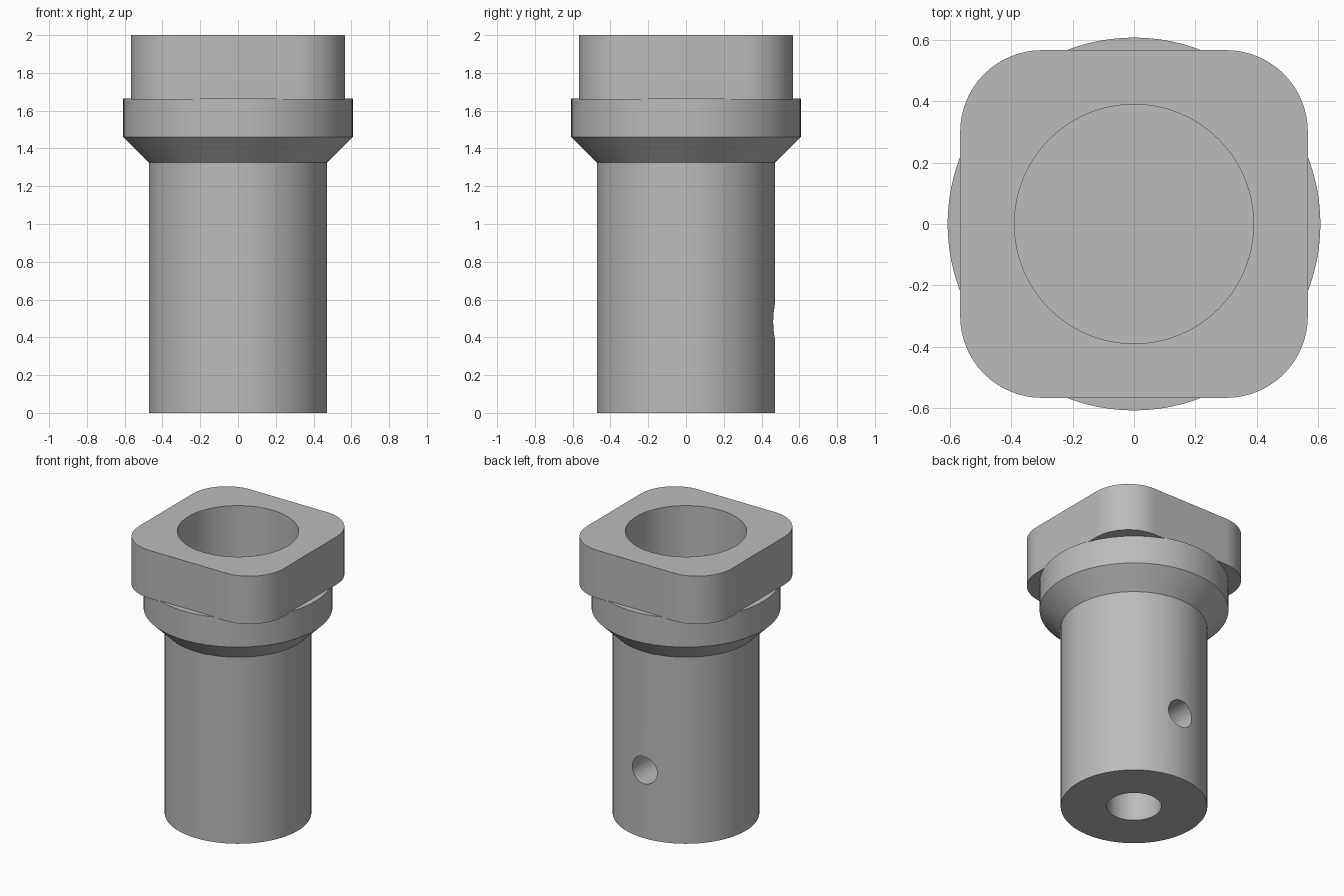
import bpy
import bmesh
import math
from mathutils import Matrix

cube = bpy.data.objects.get("Cube")
if cube:
    bpy.data.objects.remove(cube, do_unlink=True)

grey = bpy.data.materials.new("plain grey metal")
grey.use_nodes = True
colour = (0.5, 0.5, 0.5, 1)
grey.diffuse_color = colour
grey.node_tree.nodes["Principled BSDF"].inputs["Base Color"].default_value = colour

SEGMENTS = 96


def add_object(name, bm):
    bmesh.ops.recalc_face_normals(bm, faces=bm.faces)
    mesh = bpy.data.meshes.new(name)
    bm.to_mesh(mesh)
    bm.free()
    mesh.materials.append(grey)
    obj = bpy.data.objects.new(name, mesh)
    bpy.context.collection.objects.link(obj)
    return obj


def lathe(name, profile):
    """Revolve (radius, height) points, from axis to axis, into a solid."""
    bm = bmesh.new()
    verts = [bm.verts.new((r, 0, z)) for r, z in profile]
    edges = [bm.edges.new(pair) for pair in zip(verts, verts[1:])]
    bmesh.ops.spin(bm, geom=verts + edges, cent=(0, 0, 0), axis=(0, 0, 1),
                   angle=math.tau, steps=SEGMENTS, use_merge=True)
    bmesh.ops.remove_doubles(bm, verts=bm.verts, dist=1e-5)
    return add_object(name, bm)


def rounded_square(name, half, radius, bottom, top, steps=16):
    bm = bmesh.new()
    verts = []
    for corner in range(4):
        middle = math.pi / 4 + corner * math.pi / 2
        cx = math.copysign(half - radius, math.cos(middle))
        cy = math.copysign(half - radius, math.sin(middle))
        for i in range(steps + 1):
            a = (corner + i / steps) * math.pi / 2
            verts.append(bm.verts.new((cx + radius * math.cos(a),
                                       cy + radius * math.sin(a), bottom)))
    face = bm.faces.new(verts)
    new = bmesh.ops.extrude_face_region(bm, geom=[face])["geom"]
    bmesh.ops.translate(bm, vec=(0, 0, top - bottom),
                        verts=[v for v in new if isinstance(v, bmesh.types.BMVert)])
    return add_object(name, bm)


def cylinder(name, radius, depth, matrix):
    bm = bmesh.new()
    bmesh.ops.create_cone(bm, cap_ends=True, segments=SEGMENTS, radius1=radius,
                          radius2=radius, depth=depth, matrix=matrix)
    return add_object(name, bm)


def cut(target, cutter):
    mod = target.modifiers.new(cutter.name, "BOOLEAN")
    mod.operation = "DIFFERENCE"
    mod.solver = "EXACT"
    mod.object = cutter
    cutter.hide_render = True
    cutter.hide_viewport = True


# Stem with flared collar, and the square head sunk slightly into it
body = lathe("stem_and_collar", [(0, 0), (0.472, 0), (0.472, 1.325),
                                 (0.608, 1.46), (0.608, 1.665), (0, 1.665)])
head = rounded_square("square_head", 0.567, 0.267, 1.66, 2.0)

# Blind top socket, bottom bore and the cross hole at the back
socket = cylinder("socket_cutter", 0.39, 1.0, Matrix.Translation((0, 0, 1.7)))
bore = cylinder("bottom_bore_cutter", 0.176, 0.8, Matrix.Translation((0, 0, 0.25)))
cross = cylinder("cross_hole_cutter", 0.097, 0.6,
                 Matrix.Translation((0, 0.3, 0.483)) @ Matrix.Rotation(math.pi / 2, 4, "X"))
for cutter in (socket, bore, cross):
    cut(body, cutter)
cut(head, socket)

# Bake the cuts, drop the cutters, then shade smooth with sharp edges kept
bpy.context.view_layer.update()
graph = bpy.context.evaluated_depsgraph_get()
for obj in (body, head):
    baked = bpy.data.meshes.new_from_object(obj.evaluated_get(graph))
    obj.modifiers.clear()
    obj.data = baked
for cutter in (socket, bore, cross):
    bpy.data.objects.remove(cutter, do_unlink=True)
bpy.ops.object.select_all(action="DESELECT")
for obj in (body, head):
    obj.select_set(True)
    bpy.context.view_layer.objects.active = obj
bpy.ops.object.shade_smooth_by_angle(angle=math.radians(30))
